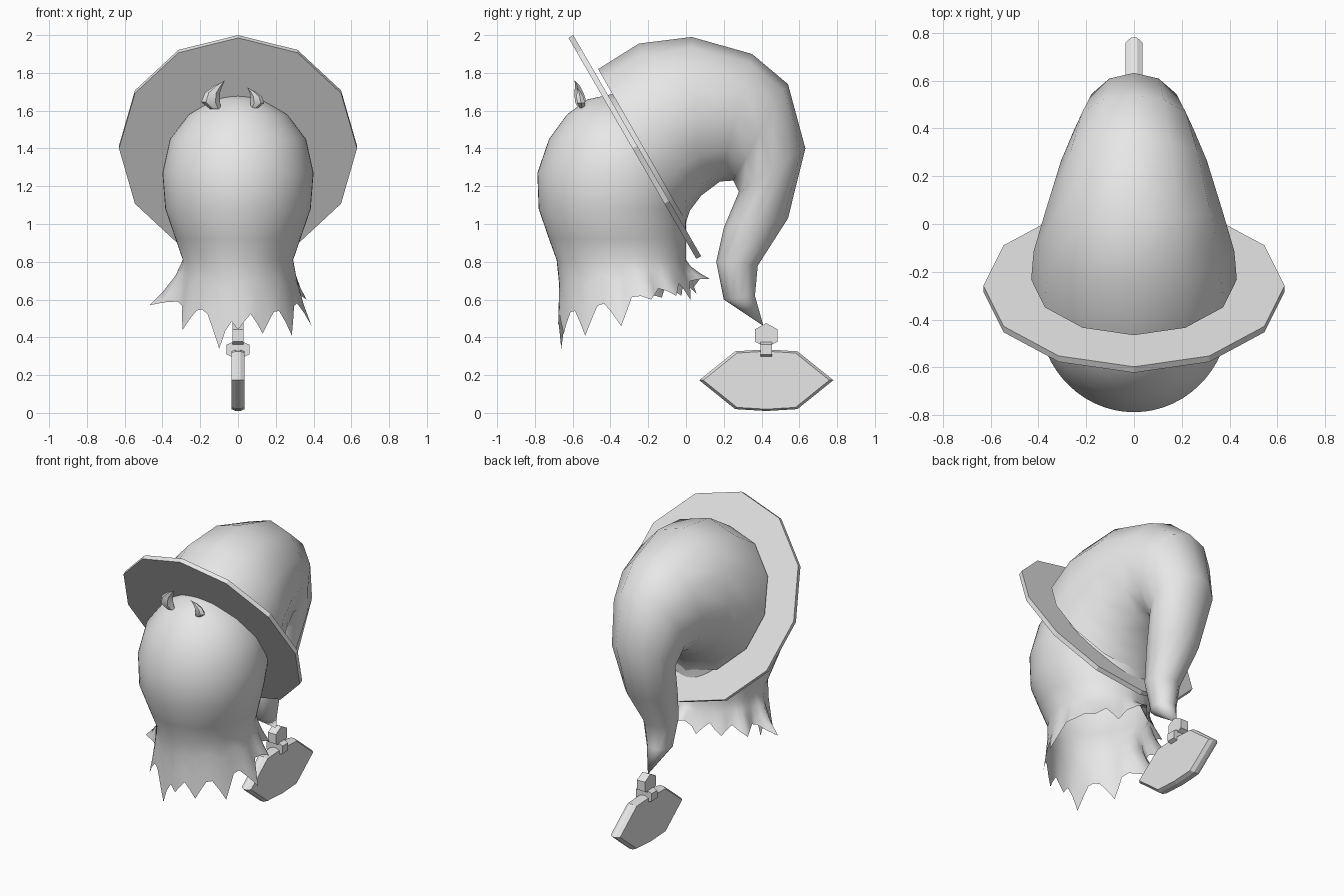
import bpy, bmesh, math
from mathutils import Vector

if "Cube" in bpy.data.objects:
    bpy.data.objects.remove(bpy.data.objects["Cube"])

grey = bpy.data.materials.new("soft grey")
grey.diffuse_color = (0.8, 0.8, 0.8, 1)
grey.use_nodes = True
grey.node_tree.nodes["Principled BSDF"].inputs["Base Color"].default_value = grey.diffuse_color


def finish(name, bm, smooth=None):
    """Turn a bmesh into a named, shaded object."""
    bmesh.ops.recalc_face_normals(bm, faces=bm.faces[:])
    me = bpy.data.meshes.new(name)
    bm.to_mesh(me)
    bm.free()
    me.materials.append(grey)
    ob = bpy.data.objects.new(name, me)
    bpy.context.collection.objects.link(ob)
    if smooth:
        bpy.ops.object.select_all(action='DESELECT')
        ob.select_set(True)
        bpy.context.view_layer.objects.active = ob
        bpy.ops.object.shade_smooth_by_angle(angle=math.radians(smooth))
    return ob


def loft(name, rings, cap_start=True, cap_end=True, smooth=None):
    """Skin a list of closed rings; a ring of one point becomes a tip."""
    bm = bmesh.new()
    rows = [[bm.verts.new(p) for p in r] for r in rings]
    for a, b in zip(rows, rows[1:]):
        n = max(len(a), len(b))
        for i in range(n):
            j = (i + 1) % n
            if len(a) == 1:
                bm.faces.new((a[0], b[i], b[j]))
            elif len(b) == 1:
                bm.faces.new((a[i], b[0], a[j]))
            else:
                bm.faces.new((a[i], b[i], b[j], a[j]))
    if cap_start and len(rows[0]) > 2:
        bm.faces.new(rows[0])
    if cap_end and len(rows[-1]) > 2:
        bm.faces.new(rows[-1])
    return finish(name, bm, smooth)


def oval(outer, inner, rx, n=12):
    """Oval ring spanning two (y, z) points, with half-width rx in x."""
    o, i = Vector((0, *outer)), Vector((0, *inner))
    c, d = (o + i) / 2, (o - i) / 2
    return [c + d * math.cos(a) + Vector((rx * math.sin(a), 0, 0))
            for a in (k * math.tau / n for k in range(n))]


# Tilted twelve-sided brim
brim_low, brim_high = (-0.622, 1.985), (0.055, 0.815)
loft("hat_brim", [oval(brim_low, brim_high, 0.63),
                  oval((-0.597, 2.0), (0.08, 0.83), 0.63)])

# Hat crown curling over backwards into a drooping tail
crown = [((-0.465, 1.82), (0.0, 1.01), 0.43),
         ((-0.25, 1.955), (0.02, 1.07), 0.42),
         ((0.03, 1.99), (0.08, 1.15), 0.37),
         ((0.35, 1.90), (0.18, 1.225), 0.305),
         ((0.54, 1.74), (0.25, 1.23), 0.25),
         ((0.632, 1.40), (0.28, 1.17), 0.205),
         ((0.54, 1.03), (0.20, 0.98), 0.16),
         ((0.38, 0.78), (0.16, 0.80), 0.11),
         ((0.365, 0.62), (0.20, 0.60), 0.08)]
loft("hat_crown", [oval(*r) for r in crown] + [[Vector((0, 0.41, 0.46))]],
     cap_start=False, smooth=50)

# Hair: rounded shell (z, half-width, front y, back y)
N = 60
shell = [(1.66, 0.13, -0.52, -0.22), (1.58, 0.26, -0.63, -0.10),
         (1.45, 0.36, -0.725, 0.0), (1.27, 0.40, -0.787, 0.05),
         (1.08, 0.385, -0.78, 0.0), (0.92, 0.33, -0.725, 0.0),
         (0.81, 0.292, -0.685, 0.0)]
# Ragged lock tips (angle from the front, tip z, outward flare)
locks = [(-18, 0.34, 0.0), (0, 0.44, 0.0), (24, 0.42, 0.0), (54, 0.41, 0.03),
         (-54, 0.44, 0.04), (84, 0.46, 0.07), (-84, 0.57, 0.15),
         (108, 0.60, 0.06), (-114, 0.61, 0.09), (132, 0.62, 0.05),
         (-138, 0.62, 0.05), (156, 0.60, 0.03), (-162, 0.63, 0.05),
         (180, 0.72, 0.10)]


def hair_point(a, z, rx, front, back):
    c, ry = (front + back) / 2, (back - front) / 2
    return Vector((rx * math.sin(a), c - ry * math.cos(a), z))


def hem(a, down):
    """Point on the ragged hem; down = 1 is the edge itself."""
    deg = math.degrees(a)
    gap = lambda lock: abs((deg - lock[0] + 180) % 360 - 180)
    lock = min(locks, key=gap)
    t = max(0.0, 1 - gap(lock) / 14) ** 1.2
    notch = 0.62 - 0.09 * math.cos(a)
    end = notch + (min(lock[1], notch) - notch) * t
    flare = (0.025 + lock[2] * t) * down ** 1.5
    return hair_point(a, 0.81 + (end - 0.81) * down, 0.297 + flare,
                      -0.67 - flare * 0.3, 0.0 + flare)


angles = [k * math.tau / N for k in range(N)]
hair = [[Vector((0, -0.38, 1.69))]]
hair += [[hair_point(a, *s) for a in angles] for s in shell]
hair += [[hem(a, d) for a in angles] for d in (0.35, 0.7, 1.0)]
loft("hair", hair, cap_end=False, smooth=80)


# Two little curved tufts below the brim
def tuft(name, x, z, s, lean):
    rings = []
    for dx, dz, r in ((0, 0, 0.03), (-0.025, 0.035, 0.05),
                      (-0.015, 0.085, 0.04), (0.015, 0.12, 0.022)):
        rings.append([Vector((x + s * (lean * dx + r * math.cos(k * math.tau / 6)),
                              -0.55 - s * (dz * 0.2 - 0.7 * r * math.sin(k * math.tau / 6)),
                              z + s * dz)) for k in range(6)])
    rings.append([Vector((x + s * lean * 0.05, -0.55 - s * 0.04, z + s * 0.15))])
    loft(name, rings, smooth=40)


tuft("left_tuft", -0.12, 1.61, 1.0, 1)
tuft("right_tuft", 0.085, 1.615, 0.72, -1)


# Hexagonal links joining tail and pendant
def link(name, axis, z, rw, rh, depth):
    rings = []
    for s in (-depth, depth):
        ring = []
        for k in range(6):
            a = math.tau * k / 6 + math.pi / 6
            u, v = rw * math.cos(a) / math.cos(math.pi / 6), z + rh * math.sin(a)
            ring.append(Vector((s, 0.425 + u, v) if axis == 'x' else (u, 0.425 + s, v)))
        rings.append(ring)
    loft(name, rings)


link("upper_link", 'x', 0.41, 0.06, 0.065, 0.03)
link("lower_link", 'y', 0.335, 0.06, 0.052, 0.03)

# Flat eight-sided pendant with a ridged rim
quarter = [(0.355, 0.0), (0.165, 0.153), (0.0, 0.163), (-0.165, 0.153)]
outline = quarter + [(-y, -z) for y, z in quarter]
loft("pendant", [[Vector((x, 0.425 + y * k, 0.173 + z * k)) for y, z in outline]
                 for x, k in ((-0.035, 0.94), (-0.012, 1), (0.012, 1), (0.035, 0.94))])
